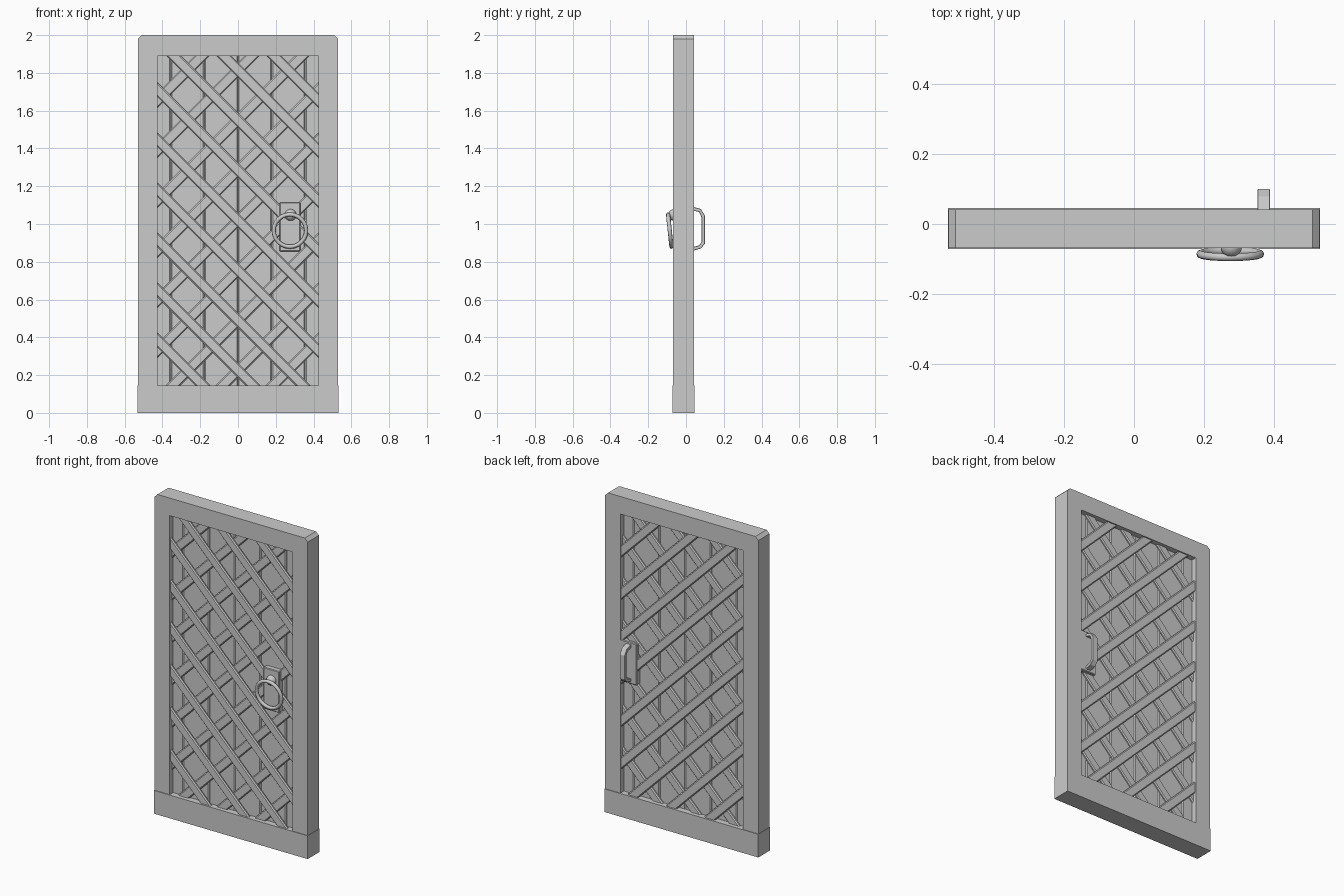
import bpy, bmesh, math
from mathutils import Vector, Matrix

if "Cube" in bpy.data.objects:
    bpy.data.objects.remove(bpy.data.objects["Cube"])

YC = -0.013                      # middle of the door thickness
X0, Z0, Z1 = 0.425, 0.145, 1.89  # opening half width, bottom, top


def finish(name, bm, bevel=0.0):
    bmesh.ops.recalc_face_normals(bm, faces=bm.faces[:])
    me = bpy.data.meshes.new(name)
    bm.to_mesh(me)
    bm.free()
    ob = bpy.data.objects.new(name, me)
    bpy.context.collection.objects.link(ob)
    if bevel:
        m = ob.modifiers.new("bevel", 'BEVEL')
        m.width, m.segments = bevel, 1
    return ob


def add_box(bm, lo, hi):
    lo, hi = Vector(lo), Vector(hi)
    mat = Matrix.Translation((lo + hi) / 2) @ Matrix.Diagonal((*(hi - lo), 1))
    bmesh.ops.create_cube(bm, size=1, matrix=mat)


def box(name, lo, hi, bevel=0.0):
    bm = bmesh.new()
    add_box(bm, lo, hi)
    return finish(name, bm, bevel)


def extrude(name, pts, vec, bevel=0.0):
    bm = bmesh.new()
    f = bm.faces.new([bm.verts.new(p) for p in pts])
    r = bmesh.ops.extrude_face_region(bm, geom=[f], use_keep_orig=True)
    bmesh.ops.translate(bm, vec=vec, verts=[v for v in r['geom'] if isinstance(v, bmesh.types.BMVert)])
    return finish(name, bm, bevel)


# outer frame: inverted U with clipped top corners
half = [(X0, 0.13), (0.53, 0.13), (0.53, 1.98), (0.51, 2.0)]
outline = half + [(-x, z) for x, z in reversed(half)] + [(-X0, Z1), (X0, Z1)]
extrude("door_frame", [(x, YC - 0.055, z) for x, z in outline], (0, 0.11, 0))

# slightly thicker bottom rail
box("bottom_rail", (-0.532, YC - 0.059, 0), (0.532, YC + 0.059, Z0))

# vertical planks
bm = bmesh.new()
seams = [-0.45, -0.356, -0.178, 0, 0.178, 0.356, 0.45]
for a, b in zip(seams, seams[1:]):
    add_box(bm, (a, YC - 0.02, 0.1), (b, YC + 0.02, 1.93))
finish("planks", bm, 0.006)


# diagonal lattice, mirrored on both faces
def slats(name, direction, y_in, y_out, width=0.054, step=0.265):
    bm = bmesh.new()
    m = 0.035
    for k in range(-7, 3):
        c = 1.815 + k * step                      # z = c - x, flipped by direction
        xa = max(-X0 - m, c - Z1 - m)
        xb = min(X0 + m, c - Z0 + m)
        if xb - xa < 0.06:
            continue
        mid = (xa + xb) / 2
        length = (xb - xa) * math.sqrt(2)
        for s in (-1, 1):
            mat = (Matrix.Translation((direction * mid, YC + s * (y_in + y_out) / 2, c - mid))
                   @ Matrix.Rotation(direction * math.pi / 4, 4, 'Y')
                   @ Matrix.Diagonal((length, y_out - y_in, width, 1)))
            bmesh.ops.create_cube(bm, size=1, matrix=mat)
    return finish(name, bm, 0.006)


slats("inner_slats", -1, 0.015, 0.034)
slats("outer_slats", 1, 0.028, 0.047)

# backing plates
box("knocker_plate", (0.22, YC - 0.052, 0.855), (0.33, YC, 1.115), 0.004)
box("handle_plate", (0.315, YC, 0.845), (0.43, YC + 0.052, 1.105), 0.004)

# ring knocker and its ball
bpy.ops.mesh.primitive_torus_add(major_segments=24, minor_segments=8, major_radius=0.086,
                                 minor_radius=0.011, location=(0.275, -0.086, 0.965),
                                 rotation=(math.radians(90 + 6), 0, 0))
ring = bpy.context.object
ring.name = "knocker_ring"
bpy.ops.object.shade_smooth_by_angle(angle=math.radians(50))
bpy.ops.mesh.primitive_uv_sphere_add(segments=16, ring_count=10, radius=0.031,
                                     location=(0.278, -0.064, 1.048))
bpy.context.object.name = "knocker_ball"
bpy.ops.object.shade_smooth_by_angle(angle=math.radians(50))

# back pull handle: bent flat bar
outer = [(0.03, 1.093), (0.078, 1.08), (0.1, 1.045), (0.1, 0.895), (0.078, 0.87), (0.03, 0.857)]
inner = [(0.03, 0.876), (0.07, 0.887), (0.082, 0.905), (0.082, 1.035), (0.07, 1.063), (0.03, 1.074)]
extrude("pull_handle", [(0.353, y, z) for y, z in outer + inner], (0.036, 0, 0), 0.002)
